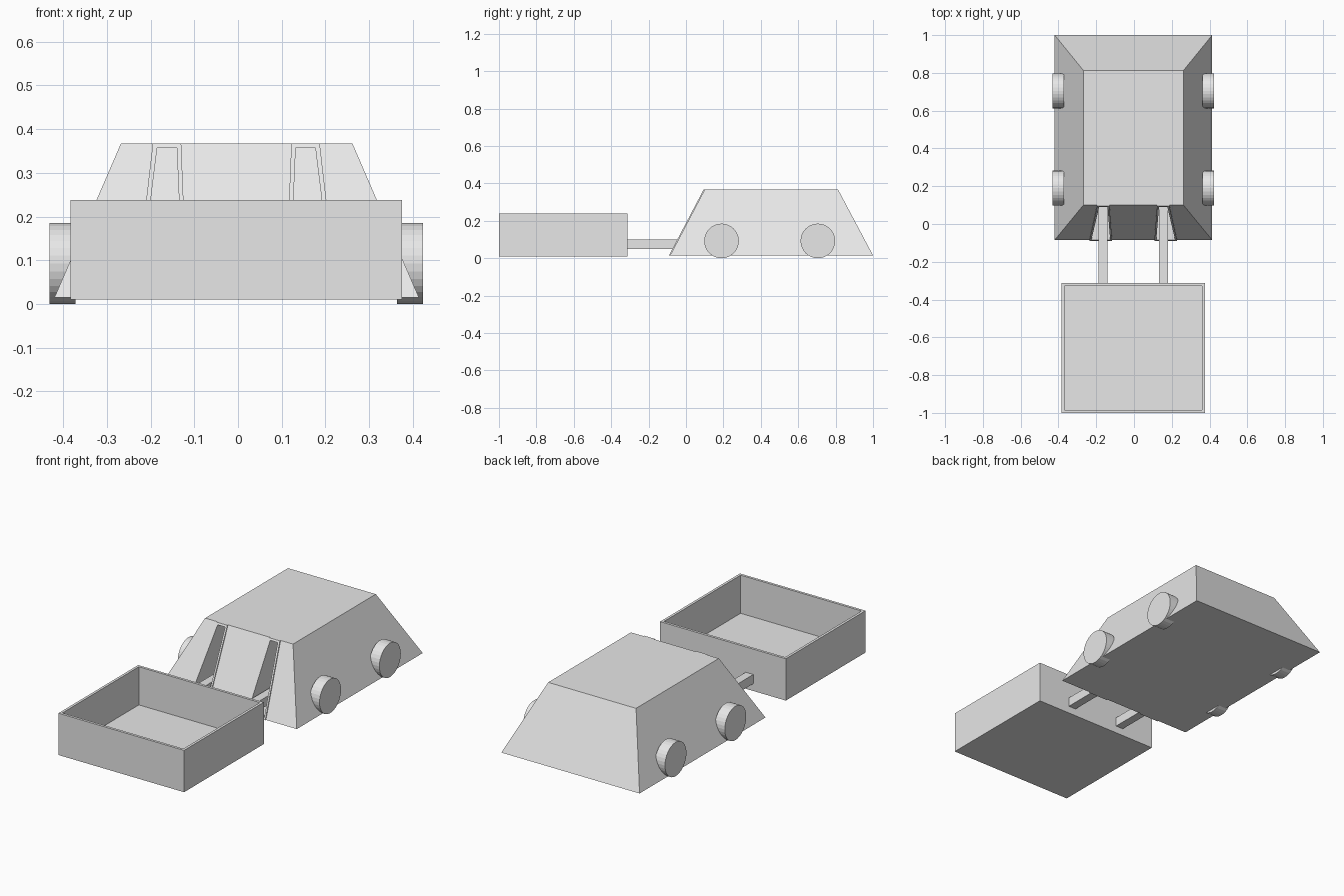
import bpy, bmesh, math
from mathutils import Matrix

cube = bpy.data.objects.get("Cube")
if cube:
    bpy.data.objects.remove(cube, do_unlink=True)

grey = bpy.data.materials.new("light grey")
grey.use_nodes = True
grey.diffuse_color = (0.8, 0.8, 0.8, 1)
grey.node_tree.nodes["Principled BSDF"].inputs["Base Color"].default_value = (0.8, 0.8, 0.8, 1)

CX = -0.004                       # mirror plane of the model
Z0, Z1 = 0.015, 0.367             # underside and roof of the body
Y0, Y1 = -0.085, 0.10             # foot and head of the sloped front


def finish(name, bm):
    bmesh.ops.recalc_face_normals(bm, faces=bm.faces)
    mesh = bpy.data.meshes.new(name)
    bm.to_mesh(mesh)
    bm.free()
    mesh.materials.append(grey)
    ob = bpy.data.objects.new(name, mesh)
    bpy.context.collection.objects.link(ob)
    return ob


def prism(name, a, b):
    """Solid joining two matching four-point outlines."""
    bm = bmesh.new()
    va, vb = [bm.verts.new(p) for p in a], [bm.verts.new(p) for p in b]
    bm.faces.new(va)
    bm.faces.new(vb)
    for i in range(4):
        j = (i + 1) % 4
        bm.faces.new((va[i], va[j], vb[j], vb[i]))
    return finish(name, bm)


def rect(x0, x1, y0, y1, z):
    return [(x0, y0, z), (x1, y0, z), (x1, y1, z), (x0, y1, z)]


def box(name, x0, x1, y0, y1, z0, z1):
    return prism(name, rect(x0, x1, y0, y1, z0), rect(x0, x1, y0, y1, z1))


def slot_outline(side, inset, dy):
    """Tapered slot outline lying on the sloped front, moved by dy."""
    pts = []
    for x, z in ((0.232, Z0), (0.112, Z0), (0.126, Z1), (0.191, Z1)):
        x += -inset if x > 0.17 else inset
        z += inset if z == Z0 else -inset
        y = Y0 + (z - Z0) * (Y1 - Y0) / (Z1 - Z0)
        pts.append((CX + side * x, y + dy, z))
    return pts


# Body: tapered block
body = prism("body", rect(-0.42, 0.414, Y0, 1.0, Z0), rect(-0.268, 0.262, Y1, 0.813, Z1))

for side, label in ((1, "left"), (-1, "right")):
    # Deep slot cut into the sloped front
    cutter = prism("slot_cutter", slot_outline(side, 0.01, -0.05), slot_outline(side, 0.01, 0.2))
    cutter.hide_render = True
    mod = body.modifiers.new("slot", 'BOOLEAN')
    mod.operation, mod.solver, mod.object = 'DIFFERENCE', 'EXACT', cutter
    bpy.context.view_layer.objects.active = body
    bpy.ops.object.modifier_apply(modifier=mod.name)
    bpy.data.objects.remove(cutter, do_unlink=True)

    # Thin raised rim around the slot
    bm = bmesh.new()
    rings = [[bm.verts.new(p) for p in slot_outline(side, i, d)]
             for i, d in ((0, 0.0), (0, -0.006), (0.01, -0.006), (0.01, 0.0))]
    for r in range(4):
        a, b = rings[r], rings[(r + 1) % 4]
        for i in range(4):
            j = (i + 1) % 4
            bm.faces.new((a[i], a[j], b[j], b[i]))
    finish(label + "_slot_rim", bm)

    # Arm running from the tray into the slot
    xs = sorted((CX + side * 0.137, CX + side * 0.183))
    box(label + "_arm", xs[0], xs[1], -0.32, 0.11, 0.05, 0.10)

    # Wheels
    for y, place in ((0.19, "front"), (0.705, "rear")):
        bm = bmesh.new()
        bmesh.ops.create_cone(bm, cap_ends=True, segments=32, radius1=0.0925,
                              radius2=0.0925, depth=0.06)
        bm.transform(Matrix.Translation((CX + side * 0.3975, y, 0.0925))
                     @ Matrix.Rotation(math.pi / 2, 4, 'Y'))
        finish(f"{place}_{label}_wheel", bm)

# Tray: box with its top inset and pushed down
bm = bmesh.new()
bmesh.ops.create_cube(bm, size=1)
bm.transform(Matrix.Translation((-0.004, -0.6565, 0.124))
             @ Matrix.Diagonal((0.758, 0.687, 0.228, 1)))
bm.normal_update()
top = max(bm.faces, key=lambda f: f.calc_center_median().z)
bmesh.ops.inset_region(bm, faces=[top], thickness=0.02)
floor = bmesh.ops.extrude_discrete_faces(bm, faces=[top])["faces"][0]
bmesh.ops.translate(bm, verts=floor.verts, vec=(0, 0, -0.208))
finish("tray", bm)
